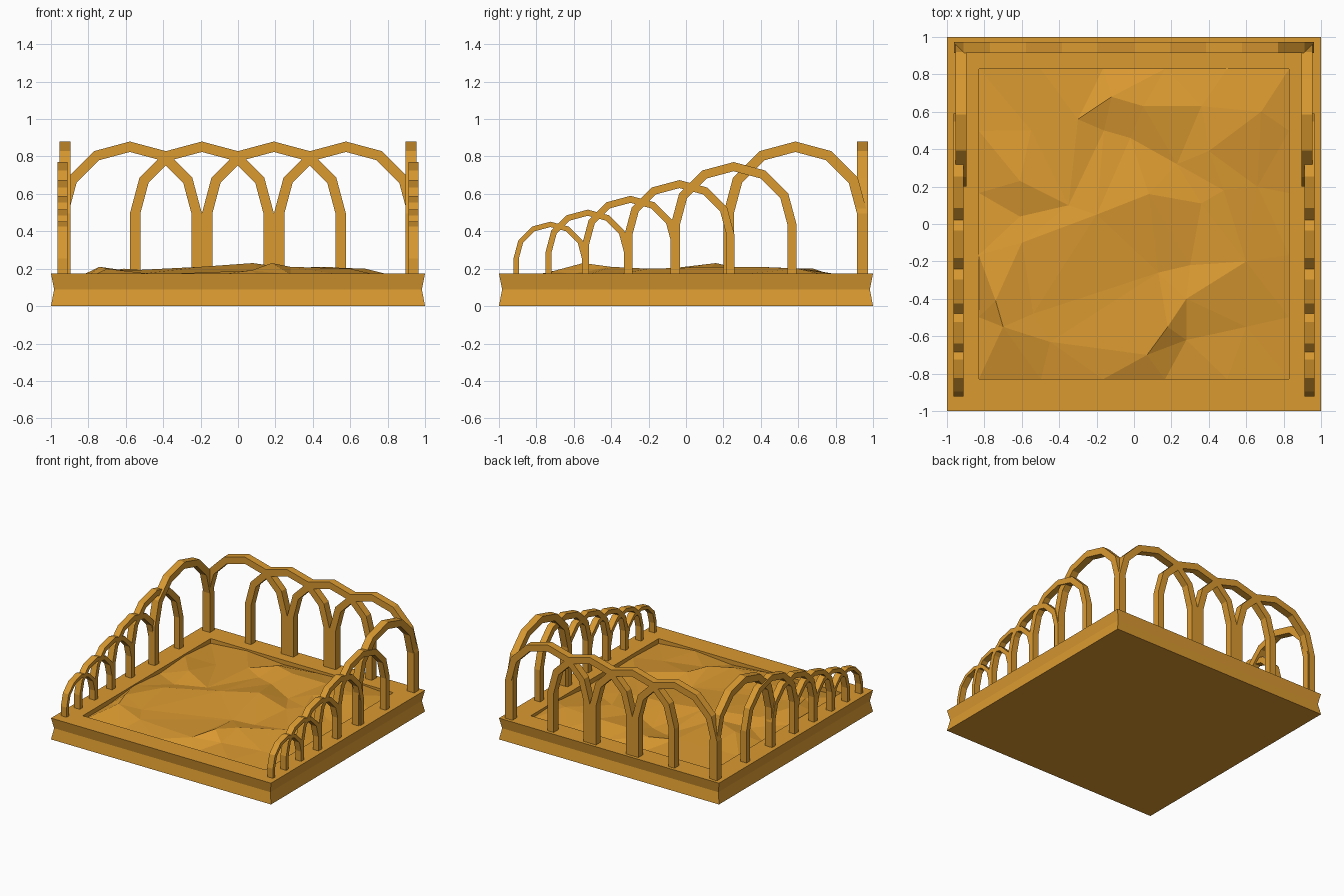
import bpy, bmesh, math, random
from mathutils import Vector
from mathutils.geometry import delaunay_2d_cdt

cube = bpy.data.objects.get("Cube")
if cube:
    bpy.data.objects.remove(cube, do_unlink=True)

gold = bpy.data.materials.new("golden ochre")
gold.use_nodes = True
colour = (0.70, 0.32, 0.03, 1)
gold.diffuse_color = colour
gold.node_tree.nodes["Principled BSDF"].inputs["Base Color"].default_value = colour

RIM_TOP = 0.175
PIT = 0.83  # half width of the sunken bed


def add_object(name, bm):
    bmesh.ops.recalc_face_normals(bm, faces=bm.faces)
    mesh = bpy.data.meshes.new(name)
    bm.to_mesh(mesh)
    bm.free()
    mesh.materials.append(gold)
    obj = bpy.data.objects.new(name, mesh)
    bpy.context.collection.objects.link(obj)
    return obj


def arch(name, along, across, radius, spring, depth, sideways):
    """Flat-sided arch: six segments over two straight legs."""
    def outline(r):
        curve = [(r * math.cos(math.radians(a)), spring + r * math.sin(math.radians(a)))
                 for a in range(0, 181, 30)]
        return [(r, RIM_TOP - 0.01)] + curve + [(-r, RIM_TOP - 0.01)]

    def place(u, z, d):
        return (across + d, along + u, z) if sideways else (along + u, across + d, z)

    bm = bmesh.new()
    sections = []
    for (uo, zo), (ui, zi) in zip(outline(radius), outline(radius * 0.855)):
        corners = [(uo, zo, -depth), (uo, zo, depth), (ui, zi, depth), (ui, zi, -depth)]
        sections.append([bm.verts.new(place(u, z, d / 2)) for u, z, d in corners])
    for a, b in zip(sections, sections[1:]):
        for i in range(4):
            j = (i + 1) % 4
            bm.faces.new((a[i], a[j], b[j], b[i]))
    bm.faces.new(sections[0])
    bm.faces.new(sections[-1])
    return add_object(name, bm)


# Square base: pinched outer sides, flat rim, sunken middle
bm = bmesh.new()
rings = []
for half, z in [(1, 0), (0.983, 0.09), (1, RIM_TOP), (PIT, RIM_TOP), (PIT, 0.1)]:
    rings.append([bm.verts.new((sx * half, sy * half, z))
                  for sx, sy in [(-1, -1), (1, -1), (1, 1), (-1, 1)]])
for a, b in zip(rings, rings[1:]):
    for i in range(4):
        j = (i + 1) % 4
        bm.faces.new((a[i], a[j], b[j], b[i]))
bm.faces.new(rings[0])
bm.faces.new(rings[-1])
add_object("base", bm)

# Rough ground: ridges and hollows, in hundredths of a unit
ridges = [(-61, 23, 20), (-35, 10, 18), (-20, 5, 21), (8, 16, 23), (36, 11, 19),
          (48, 18, 21), (13, -26, 18), (60, -20, 20), (40, 39, 21), (36, 63, 20),
          (5, 63, 20), (-12, 68, 20), (-30, 56, 18), (18, -55, 23), (-70, -55, 20),
          (7, -70, 19), (-45, -63, 17), (-74, -41, 21), (28, -40, 21), (-60, -10, 19),
          (68, 60, 20)]
hollows = [(-2, 46, 16), (23, 32, 16), (-61, 4, 16), (30, -22, 17), (-54, -48, 17),
           (28, -62, 17), (-16, 50, 16), (-55, 50, 16), (60, -55, 16), (66, 20, 16)]
ground = [Vector(p) / 100 for p in ridges + hollows]
random.seed(4)
STEPS = 5
for i in range(STEPS):
    t = PIT * (2 * i / STEPS - 1)
    for x, y in [(t, -PIT), (PIT, t), (-t, PIT), (-PIT, -t)]:
        ground.append(Vector((x, y, random.uniform(0.13, 0.17))))
flat, _, triangles, origins, _, _ = delaunay_2d_cdt([p.xy for p in ground], [], [], 0, 0.0001)
bm = bmesh.new()
verts = [bm.verts.new((p.x, p.y, ground[o[0]].z)) for p, o in zip(flat, origins)]
for tri in triangles:
    bm.faces.new([verts[i] for i in tri])
terrain = add_object("rough_ground", bm)

# Row of four interlaced arches along the back
for n in range(4):
    arch(f"back_arch_{n + 1}", -0.578 + n * 0.385, 0.944, 0.385, 0.495, 0.06, False)

# Arches shrinking towards the front on both sides
centres = [0.585, 0.255, -0.035, -0.297, -0.525, -0.725]
for side, sign in [("left", 1), ("right", -1)]:
    for n, y in enumerate(centres):
        scale = 0.875 ** n
        across, depth = (0.925, 0.06) if n == 0 else (0.938, 0.052)
        arch(f"{side}_arch_{n + 1}", y, sign * across, 0.385 * scale,
             0.495 * scale, depth, True)
